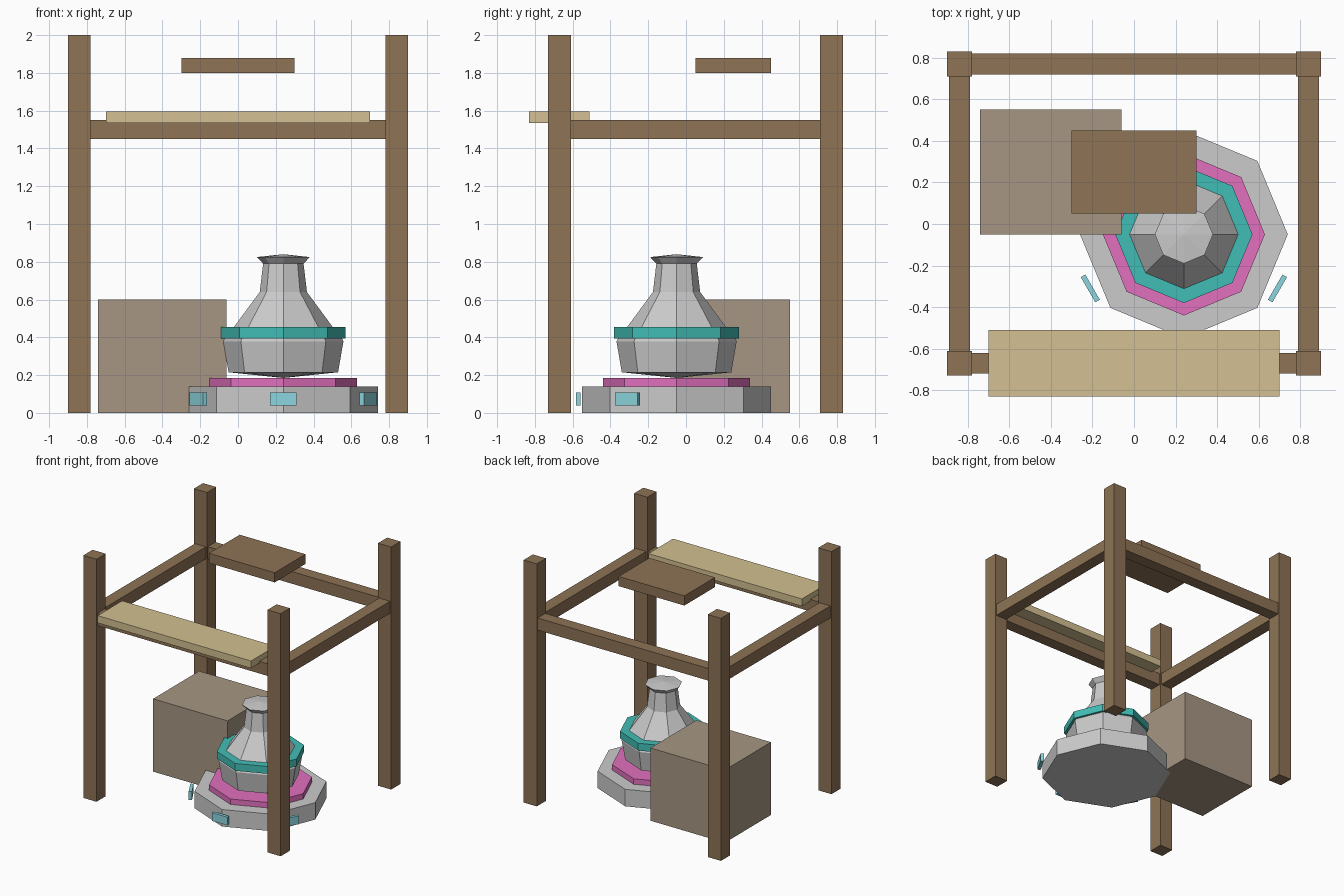
import bpy, bmesh
from math import cos, sin, pi, radians

if "Cube" in bpy.data.objects:
    bpy.data.objects.remove(bpy.data.objects["Cube"])


def material(name, r, g, b):
    # 8-bit sRGB to linear viewport colour
    m = bpy.data.materials.new(name)
    m.diffuse_color = [((c / 255 + 0.055) / 1.055) ** 2.4 for c in (r, g, b)] + [1]
    m.use_nodes = True
    m.node_tree.nodes["Principled BSDF"].inputs["Base Color"].default_value = m.diffuse_color
    return m


WOOD = material("dark_wood", 142, 115, 85)
PALE = material("pale_wood", 212, 192, 146)
CRATE = material("crate_brown", 166, 150, 131)
TEAL = material("teal", 66, 190, 182)
PINK = material("pink", 226, 112, 190)
CYAN = material("cyan", 140, 214, 224)


def finish(bm, name, mat):
    bmesh.ops.recalc_face_normals(bm, faces=bm.faces)
    me = bpy.data.meshes.new(name)
    bm.to_mesh(me)
    bm.free()
    if mat:
        me.materials.append(mat)
    ob = bpy.data.objects.new(name, me)
    bpy.context.collection.objects.link(ob)
    return ob


def box(name, x, y, z, mat):
    """Box from (min, max) pairs, with its origin in the middle."""
    bm = bmesh.new()
    bmesh.ops.create_cube(bm, size=1)
    bmesh.ops.scale(bm, vec=[b - a for a, b in (x, y, z)], verts=bm.verts)
    ob = finish(bm, name, mat)
    ob.location = [(a + b) / 2 for a, b in (x, y, z)]
    return ob


CX, CY = 0.24, -0.05


def lathe(name, profile, mat=None, sides=8):
    """Revolve (radius, z) points about the machine axis; radius 0 makes a tip."""
    bm = bmesh.new()
    rings = []
    for r, z in profile:
        n = sides if r else 1
        rings.append([bm.verts.new((r * cos(2 * pi * i / sides), r * sin(2 * pi * i / sides), z))
                      for i in range(n)])
    for a, b in zip(rings, rings[1:]):
        for i in range(sides):
            j = (i + 1) % sides
            quad = [a[i % len(a)], a[j % len(a)], b[j % len(b)], b[i % len(b)]]
            bm.faces.new(list(dict.fromkeys(quad)))
    for ring in (rings[0], rings[-1]):
        if len(ring) > 1:
            bm.faces.new(ring)
    ob = finish(bm, name, mat)
    ob.location = (CX, CY, 0)
    return ob


# Frame posts
post_x = {"left": (-0.90, -0.78), "right": (0.78, 0.90)}
post_y = {"front": (-0.73, -0.61), "back": (0.71, 0.83)}
for sx, x in post_x.items():
    for sy, y in post_y.items():
        box(f"{sy}_{sx}_post", x, y, (0, 2), WOOD)

# Beams between the posts
BEAM_Z = (1.45, 1.55)
for sy, (a, b) in post_y.items():
    box(f"{sy}_beam", (-0.78, 0.78), (a + 0.01, b - 0.01), BEAM_Z, WOOD)
for sx, (a, b) in post_x.items():
    box(f"{sx}_beam", (a + 0.01, b - 0.01), (-0.61, 0.71), BEAM_Z, WOOD)

# Shelf, floating plank and crate
box("front_shelf", (-0.70, 0.70), (-0.83, -0.51), (1.535, 1.595), PALE)
box("upper_plank", (-0.30, 0.30), (0.05, 0.45), (1.80, 1.88), WOOD)
box("crate", (-0.74, -0.06), (-0.05, 0.55), (0, 0.60), CRATE)

# Octagonal pedestal and pink step
lathe("pedestal", [(0.50, 0), (0.50, 0.14)])
lathe("pink_step", [(0.39, 0.14), (0.39, 0.185)], PINK)

# Urn with pointed underside, shoulder, neck and flared lip
lathe("urn", [(0, 0.185), (0.29, 0.215), (0.318, 0.378), (0.31, 0.395), (0.265, 0.45),
              (0.125, 0.64), (0.107, 0.79), (0.14, 0.825), (0, 0.84)])
lathe("teal_band", [(0.33, 0.395), (0.33, 0.455)], TEAL)

# Cyan tabs around the front of the pedestal
for name, deg in (("left_tab", 210), ("front_tab", 270), ("right_tab", 330)):
    tab = box(name, (-0.0125, 0.0125), (-0.07, 0.07), (0.04, 0.108), CYAN)
    a = radians(deg)
    tab.location.x = CX + 0.52 * cos(a)
    tab.location.y = CY + 0.52 * sin(a)
    tab.rotation_euler.z = a
